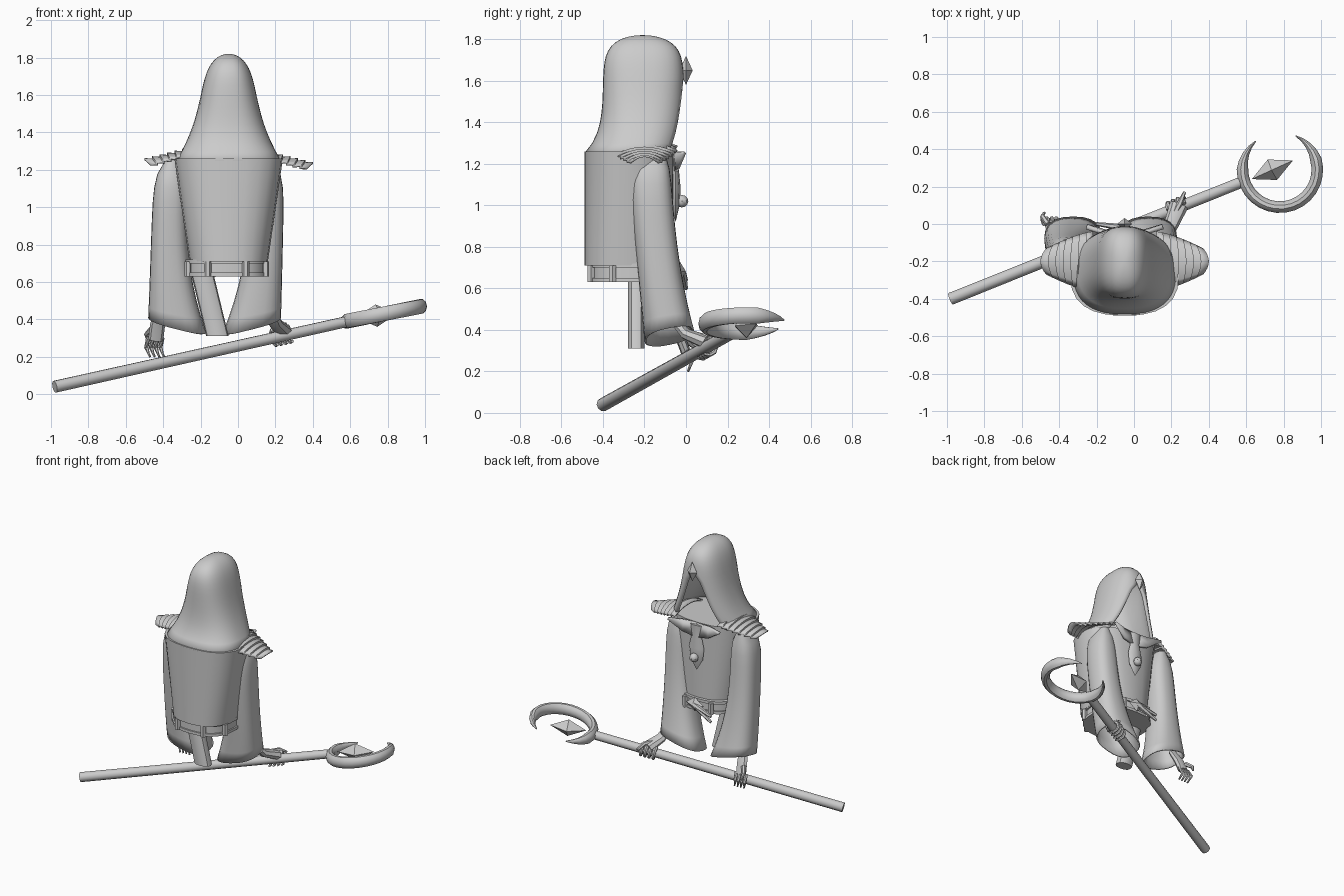
import bpy, bmesh
from math import sin, cos, pi, tau, radians
from mathutils import Vector

if "Cube" in bpy.data.objects:
    bpy.data.objects.remove(bpy.data.objects["Cube"])

colour = (.6, .6, .6, 1)
grey = bpy.data.materials.new("plain grey")
grey.use_nodes = True
grey.diffuse_color = colour
grey.node_tree.nodes["Principled BSDF"].inputs["Base Color"].default_value = colour

middle = -.05  # the figure's centre line in x


def steps(count):
    """Even fractions from zero to one."""
    return [i / count for i in range(count + 1)]


def skin(name, rings, closed=True, start_cap=True, end_cap=True, thick=0, sharp=40):
    """Bridge a list of point rings into a surface."""
    bm = bmesh.new()
    rows = [[bm.verts.new(point) for point in ring] for ring in rings]
    count = len(rows[0])
    for lower, upper in zip(rows, rows[1:]):
        for i in range(count if closed else count - 1):
            j = (i + 1) % count
            bm.faces.new((lower[i], lower[j], upper[j], upper[i]))
    if start_cap:
        bm.faces.new(rows[0])
    if end_cap:
        bm.faces.new(rows[-1])
    bmesh.ops.remove_doubles(bm, verts=bm.verts, dist=.0005)
    bmesh.ops.recalc_face_normals(bm, faces=bm.faces)
    mesh = bpy.data.meshes.new(name)
    bm.to_mesh(mesh)
    bm.free()
    mesh.materials.append(grey)
    part = bpy.data.objects.new(name, mesh)
    bpy.context.collection.objects.link(part)
    if thick:
        shell = part.modifiers.new("thickness", "SOLIDIFY")
        shell.thickness = thick
    bpy.ops.object.select_all(action="DESELECT")
    part.select_set(True)
    bpy.context.view_layer.objects.active = part
    bpy.ops.object.shade_smooth_by_angle(angle=radians(sharp))
    return part


def section(z, left, right, back, front, count=24, gap=None, lean=0, pitch=0):
    """Rounded box outline at a height; a gap angle opens it towards the face."""
    points = []
    for i in range(count):
        if gap is None:
            angle = tau * i / count
        else:
            angle = gap + (tau - 2 * gap) * i / (count - 1)
        x, y = [abs(value) ** .8 * (1 if value > 0 else -1) / 2
                for value in (sin(angle), cos(angle))]
        x *= right - left
        y *= front - back
        points.append(((left + right) / 2 + x, (back + front) / 2 + y,
                       z + lean * x + pitch * y))
    return points


def tube(name, path, radii, sides=8, flat=1, up=(0, 0, 1), sharp=40):
    """Tapered tube along a path; flat scales it along the up direction."""
    path = [Vector(point) for point in path]
    rings = []
    for k, (point, radius) in enumerate(zip(path, radii)):
        along = path[min(k + 1, len(path) - 1)] - path[max(k - 1, 0)]
        side = along.cross(Vector(up)).normalized()
        top = side.cross(along).normalized() * flat
        rings.append([point + radius * (side * cos(a) + top * sin(a))
                      for a in (tau * i / sides for i in range(sides))])
    return skin(name, rings, sharp=sharp,
                start_cap=radii[0] > 0, end_cap=radii[-1] > 0)


def gem(name, centre, reach, radius, flat, up):
    """Four-sided crystal with a point at both ends."""
    centre, reach = Vector(centre), Vector(reach)
    tube(name, [centre - reach, centre, centre + reach], (0, radius, 0),
         sides=4, flat=flat, up=up, sharp=1)


# Robe body, tapering to the waist
body = []
for f in steps(6):
    half = .21 + .08 * f
    body.append(section(.71 + .55 * f, middle - half, middle + half, -.49, -.06))
skin("robe_body", body)


# Belt with raised rims and upright loops
def belt_outline(z, grow):
    return section(z, -.27 - grow, .15 + grow, -.46 - grow, -.05 + grow, count=32)


skin("belt", [belt_outline(z, 0) for z in (.63, .72)])
for z in (.63, .7):
    skin("belt_rim", [belt_outline(z + rise, .01) for rise in (0, .02)])
for x, y, z in belt_outline(.67, .01)[2::4]:
    rod = [(x, y, z - .04), (x, y, z + .04)]
    tube("belt_loop", rod, (.02, .02), sides=6, up=(0, 1, 0))
gem("buckle", (middle, -.03, .68), (.07, 0, 0), .05, .6, (0, 1, 0))
for drop in (.04, .08):
    tube("belt_strand", [(middle, -.02, .68), (-.2, 0, .68 - drop)],
         (.02, .01), sides=6)

# Wide sleeves, flaring inwards at the open cuffs
for name, side in (("left_sleeve", 1), ("right_sleeve", -1)):
    rings = []
    for f in steps(12):
        flare = f ** 3
        pinch = .06 * (1 - f) ** 12
        inner = .06 - .14 * flare + pinch
        outer = .25 - .02 * f - pinch
        if side < 0:
            inner, outer = [-.2 - x - .05 * f for x in (outer, inner)]
        rings.append(section(1.25 - .88 * f, inner, outer, -.29 + .09 * f + pinch,
                             -.07 + .11 * f * f - pinch / 2,
                             lean=side * flare / 4, pitch=flare / 5))
    skin(name, rings, end_cap=False, thick=.01)

# Cloth tail hanging under the belt
tail = []
for f in steps(5):
    shift = middle - .14 + .08 * f
    tail.append(section(.64 - .33 * f, shift - .06, shift + .06, -.28, -.2, count=12))
skin("sash_tail", tail)

# Hood: flared at the hem, domed on top, with an arched face opening
hood = []
for i in steps(18):
    f = sin(i * pi / 2)
    hem = (1 - f) ** 6
    half = .14 * (1 + (1 - f) ** 2.5) * (1 - f ** 6) ** .5
    depth = (1 - f ** 10) ** .5
    arch = .72 * max(0, 1 - f / .65) ** .5
    hood.append(section(1.25 + .57 * f, middle - half, middle + half,
                        -.21 - (.19 + .09 * hem) * depth,
                        -.21 + (.2 - .03 * hem) * depth, count=33, gap=arch))
skin("hood", hood, closed=False, start_cap=False, end_cap=False, thick=.02, sharp=50)
gem("hood_gem", (middle, 0, 1.65), (0, 0, .07), .04, .8, (0, 1, 0))

# Ribbed shoulder plates: overlapping strips that narrow outwards
lames = 7
for name, side in (("left_shoulder_plate", 1), ("right_shoulder_plate", -1)):
    rows = []
    for k in range(lames):
        for edge in (0, 1):
            u = (k + edge) / lames
            half = .16 - .09 * u ** 1.4
            rows.append([(middle + side * (.17 + .28 * u - .03 * u * v * v),
                          -.2 + half * v,
                          1.31 - .01 * side - .07 * u + edge / 80 - v * v / 30)
                         for v in (2 * w - 1 for w in steps(8))])
    skin(name, rows, closed=False, start_cap=False, end_cap=False, thick=.01, sharp=30)

# Pointed lapels and hanging pendant at the chest
for side in (1, -1):
    upper = [(middle + side * x, y, 1.26) for x, y in ((0, -.05), (.1, -.04), (.2, -.01))]
    lower = [(x, y + .01, z - drop) for (x, y, z), drop in zip(upper, (.1, .08, .01))]
    skin("lapel", [upper, lower], closed=False, start_cap=False, end_cap=False,
         thick=.02)
tube("pendant", [(middle, -.05, 1.25 - .33 * f) for f in steps(4)],
     (.05, .04, .06, .05, 0), flat=.4, up=(0, 1, 0))
tube("pendant_bead", [(middle, -.02, 1.02 - .03 * cos(pi * f)) for f in steps(6)],
     [.03 * sin(pi * f) + .001 for f in steps(6)], up=(0, 1, 0))

# Staff with a crescent head and floating crystal
butt, neck = Vector((-.98, -.4, .04)), Vector((.59, .23, .39))
tube("staff", [butt, neck], (.033, .03), sides=10, sharp=50)
arc, widths = [], []
for f in steps(24):
    angle = radians(130 + 295 * f)
    across = .2 * cos(angle)
    arc.append((.78 + across, .29 + .2 * sin(angle), .43 + across / 5))
    widths.append(.003 + .028 * min(1, 2 * sin(pi * f)))
tube("crescent", arc, widths, sides=10, flat=1.3)
gem("crystal", (.74, .29, .42), (.11, .05, .01), .06, 1, (0, 0, 1))

# Right hand: relaxed, with hanging fingers
tube("right_hand", [(-.41, -.08, .46), (-.43, -.03, .37), (-.44, 0, .29)],
     (.03, .04, .04), flat=.6, up=(0, 1, 0))
for i in range(4):
    x = -.48 + i / 40
    tube("right_finger", [(x, 0, .3), (x - .01, .03, .25), (x + .01, .01, .2)],
         (.013, .012, .006), sides=6)
tube("right_thumb", [(-.46, 0, .35), (-.49, .04, .32), (-.48, .06, .28)],
     (.016, .013, .007), sides=6)

# Left hand: fingers curled round the staff
tube("left_hand", [(.17, -.07, .46), (.2, 0, .38), (.24, .1, .34)],
     (.03, .04, .05), flat=.7)
grip = (neck - butt).normalized()
across = grip.cross(Vector((0, 0, 1))).normalized()
above = across.cross(grip)
for i in range(4):
    knuckle = butt.lerp(neck, .75 + i / 60)
    curl = [knuckle + (across * cos(a) + above * sin(a)) / 23
            for a in (radians(100 + 200 * f) for f in steps(5))]
    tube("left_finger", curl, [.015 - .007 * f for f in steps(5)], sides=6, up=grip)
tube("left_thumb", [(.21, .04, .37), (.25, .12, .37), (.27, .17, .34)],
     (.018, .015, .008), sides=6)
